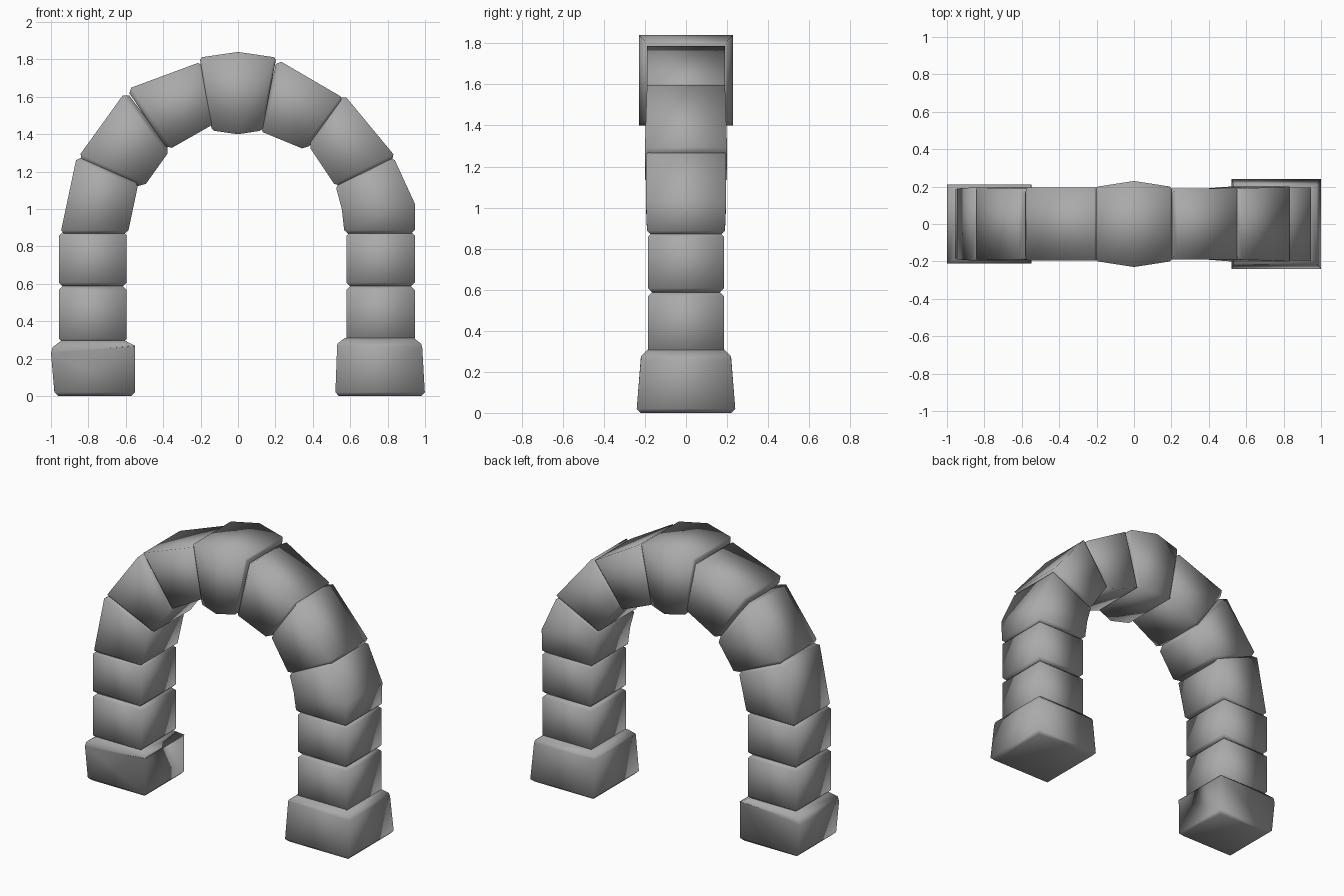
import bpy
from mathutils import Vector

cube = bpy.data.objects.get("Cube")
if cube:
    bpy.data.objects.remove(cube, do_unlink=True)

stone = bpy.data.materials.new("grey_stone")
stone.use_nodes = True
GREY = (0.4, 0.4, 0.4, 1.0)
stone.diffuse_color = GREY
stone.node_tree.nodes["Principled BSDF"].inputs["Base Color"].default_value = GREY


def add_block(name, stations, ends=(0.03, 0.03)):
    """Loft a stone through stations (inner xz, outer xz, half depth); ends are chamfer sizes."""
    rings = [(Vector(i), Vector(o), d) for i, o, d in stations]

    def chamfer(ring, neighbour, size):
        # Shrink the end ring, moving the full-size ring back along the stone
        (i, o, d), (ni, no, _) = ring, neighbour
        across = (o - i).normalized() * size
        back_i = i + (ni - i).normalized() * size
        back_o = o + (no - o).normalized() * size
        return (i + across, o - across, d - size), (back_i, back_o, d)

    first = chamfer(rings[0], rings[1], ends[0])
    last = chamfer(rings[-1], rings[-2], ends[1])
    rings = [*first, *rings[1:-1], last[1], last[0]]

    verts, faces = [], []
    for i, o, d in rings:
        verts += [(i.x, -d, i.y), (o.x, -d, o.y), (o.x, d, o.y), (i.x, d, i.y)]
    for r in range(len(rings) - 1):
        for k in range(4):
            a, b = r * 4 + k, r * 4 + (k + 1) % 4
            faces.append((a, b, b + 4, a + 4))
    n = len(verts)
    faces += [(3, 2, 1, 0), (n - 4, n - 3, n - 2, n - 1)]

    mesh = bpy.data.meshes.new(name)
    mesh.from_pydata(verts, [], faces)
    mesh.materials.append(stone)
    mesh.validate()
    # Consistent outward normals, soft shading over the whole stone
    import bmesh
    bm = bmesh.new()
    bm.from_mesh(mesh)
    bmesh.ops.recalc_face_normals(bm, faces=bm.faces)
    for f in bm.faces:
        f.smooth = True
    bm.to_mesh(mesh)
    bm.free()
    obj = bpy.data.objects.new(name, mesh)
    bpy.context.collection.objects.link(obj)


# Feet
add_block("right_foot", [((-0.55, 0), (-0.98, 0), 0.205),
                         ((-0.55, 0.27), (-1.0, 0.23), 0.21),
                         ((-0.57, 0.3), (-0.98, 0.3), 0.21)], (0.02, 0.04))
add_block("left_foot", [((0.52, 0), (1.0, 0), 0.24),
                        ((0.53, 0.27), (0.985, 0.26), 0.22),
                        ((0.54, 0.31), (0.97, 0.31), 0.215)], (0.02, 0.03))

# Leg stones
for side, inner, outer in (("right", -0.595, -0.957), ("left", 0.58, 0.945)):
    add_block(side + "_lower_leg", [((inner, 0.285), (outer, 0.285), 0.185),
                                    ((inner, 0.59), (outer, 0.59), 0.185)], (0.022, 0.022))
    add_block(side + "_upper_leg", [((inner, 0.585), (outer, 0.585), 0.185),
                                    ((inner, 0.88), (outer, 0.88), 0.185)], (0.022, 0.022))

# Curved shoulder and arch stones
add_block("right_springer", [((-0.59, 0.865), (-0.95, 0.865), 0.19),
                             ((-0.53, 1.15), (-0.86, 1.29), 0.195)], (0.022, 0.03))
add_block("left_springer", [((0.57, 0.865), (0.945, 0.865), 0.19),
                            ((0.555, 1.0), (0.945, 1.03), 0.195),
                            ((0.52, 1.13), (0.83, 1.28), 0.195)], (0.022, 0.02))
add_block("right_haunch", [((-0.51, 1.11), (-0.86, 1.27), 0.195),
                           ((-0.36, 1.32), (-0.6, 1.63), 0.19)])
add_block("left_haunch", [((0.53, 1.11), (0.85, 1.27), 0.2),
                          ((0.37, 1.35), (0.56, 1.62), 0.19)])
add_block("right_shoulder", [((-0.375, 1.315), (-0.595, 1.64), 0.195),
                             ((-0.12, 1.46), (-0.19, 1.79), 0.195)], (0.025, 0.025))
add_block("left_shoulder", [((0.365, 1.315), (0.57, 1.59), 0.19),
                            ((0.11, 1.42), (0.21, 1.8), 0.19)], (0.025, 0.025))

# Keystone, swelling at its middle
add_block("keystone", [((-0.14, 1.42), (-0.205, 1.81), 0.2),
                       ((0, 1.4), (0, 1.84), 0.23),
                       ((0.13, 1.42), (0.205, 1.81), 0.2)], (0.012, 0.012))
